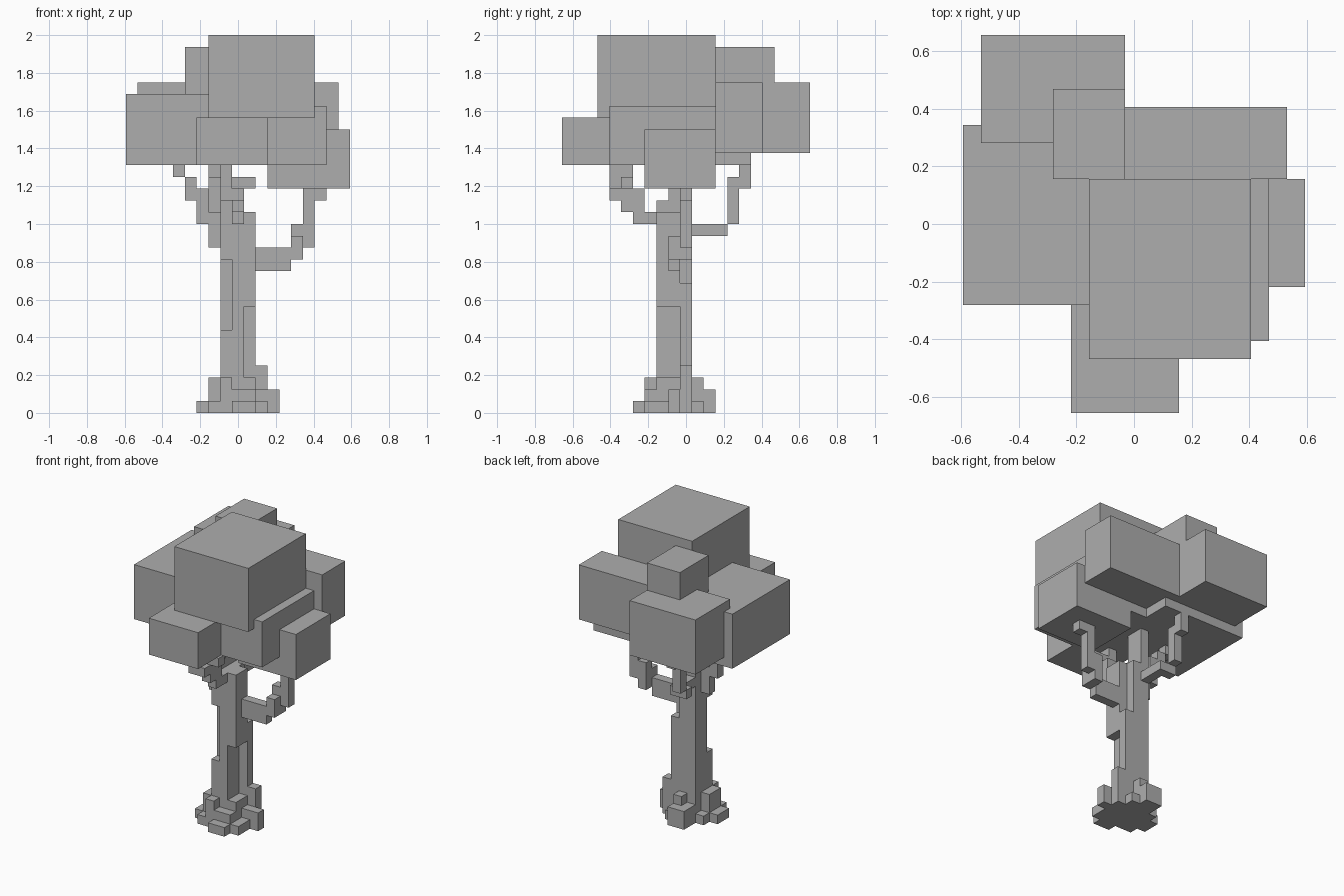
import bpy
import bmesh
from mathutils import Vector

UNIT = 1 / 16                      # edge of one grid block
SHIFT = Vector((-0.5, -0.5, 0))    # centres the grid on the middle block

old = bpy.data.objects.get("Cube")
if old:
    bpy.data.objects.remove(old, do_unlink=True)

grey = bpy.data.materials.new("plain_grey")
grey.use_nodes = True
colour = (0.42, 0.42, 0.42, 1)
grey.diffuse_color = colour
grey.node_tree.nodes["Principled BSDF"].inputs["Base Color"].default_value = colour


def build(name, *boxes):
    """Make one object from boxes given as (x range, y range, z range) in blocks."""
    bm = bmesh.new()
    for ranges in boxes:
        low = Vector([r[0] for r in ranges])
        high = Vector([r[1] for r in ranges])
        cube = bmesh.ops.create_cube(bm, size=1)
        for v in cube["verts"]:
            unit_pos = v.co + Vector((0.5, 0.5, 0.5))
            corner = low + Vector([s * t for s, t in zip(high - low, unit_pos)])
            v.co = (corner + SHIFT) * UNIT
    mesh = bpy.data.meshes.new(name)
    bm.to_mesh(mesh)
    bm.free()
    mesh.materials.append(grey)
    obj = bpy.data.objects.new(name, mesh)
    bpy.context.collection.objects.link(obj)
    return obj


# Foliage blocks
build("foliage_top", ((-2, 7), (-7, 3), (25, 32)))
build("foliage_top_back", ((-4, 0), (3, 8), (25, 31)))
build("foliage_left_side", ((-9, 1), (-4, 6), (21, 27)))
build("foliage_back_corner", ((-8, 0), (5, 11), (22, 28)))
build("foliage_back", ((0, 9), (3, 7), (22, 28)))
build("foliage_front", ((-3, 3), (-10, -4), (21, 25)))
build("foliage_middle", ((-1, 8), (-6, 3), (21, 26)))
build("foliage_right_side", ((3, 10), (-3, 3), (19, 24)))

# Trunk with notched corners
build("trunk",
      ((0, 1), (-2, 1), (0, 17)),
      ((-1, 0), (-1, 1), (0, 21)),
      ((-1, 0), (-2, -1), (0, 7)),
      ((-1, 0), (-2, -1), (13, 18)),
      ((1, 2), (0, 1), (0, 11)),
      ((1, 2), (-2, 0), (9, 17)))

# Stepped roots around the foot
build("root_slab",
      ((-3, 3), (-2, 0), (0, 1)),
      ((-2, 3), (-3, 1), (0, 1)),
      ((0, 2), (-4, -3), (0, 1)),
      ((-1, 2), (1, 2), (0, 1)))
build("root_steps",
      ((2, 3), (0, 1), (0, 4)),
      ((1, 2), (-2, 0), (0, 3)),
      ((2, 4), (-1, 0), (0, 2)),
      ((0, 2), (-3, -2), (0, 2)),
      ((-1, 0), (-3, -2), (0, 3)),
      ((-2, -1), (-2, 0), (0, 3)),
      ((-1, 1), (1, 3), (0, 2)),
      ((0, 1), (1, 2), (0, 3)))

# Branches climbing in steps
build("branch_right",
      ((2, 5), (-1, 0), (12, 14)),
      ((5, 6), (-1, 1), (13, 15)),
      ((5, 7), (0, 1), (14, 16)),
      ((6, 7), (0, 1), (16, 19)),
      ((6, 8), (0, 1), (18, 19)))
build("branch_back",
      ((-1, 0), (1, 4), (15, 16)),
      ((-2, -1), (3, 4), (15, 16)),
      ((-2, -1), (4, 5), (16, 20)),
      ((-2, -1), (5, 6), (19, 22)))
build("branch_left",
      ((-2, -1), (-1, 0), (14, 17)),
      ((-3, -2), (-1, 0), (16, 19)),
      ((-4, -3), (-1, 0), (18, 20)),
      ((-5, -4), (-1, 0), (20, 21)))
build("branch_front",
      ((0, 1), (-4, -2), (16, 17)),
      ((0, 1), (-5, -3), (17, 18)),
      ((-1, 1), (-6, -3), (18, 19)),
      ((-1, 0), (-6, -4), (19, 21)),
      ((0, 2), (-5, -4), (19, 20)))
